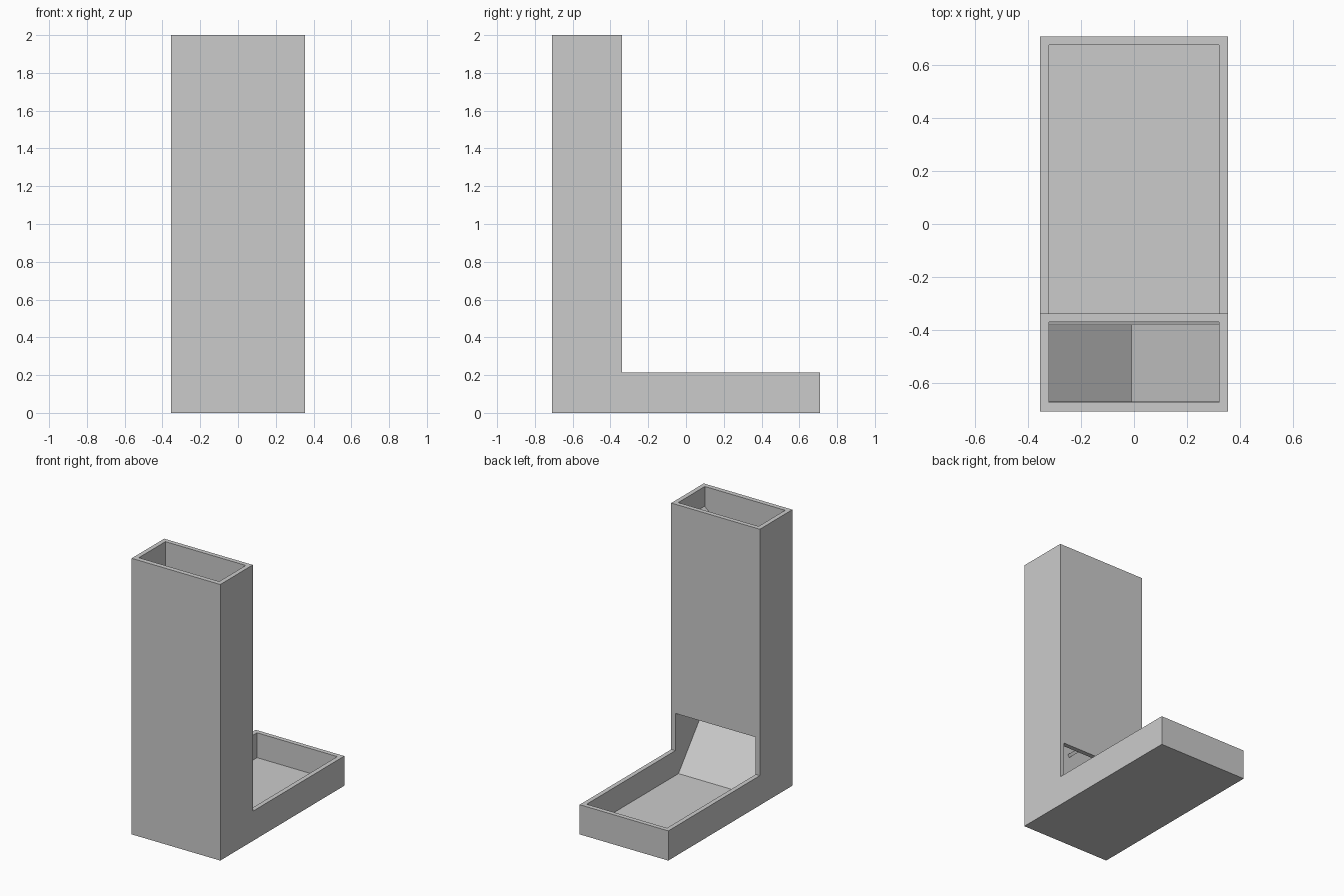
import bpy

if "Cube" in bpy.data.objects:
    bpy.data.objects.remove(bpy.data.objects["Cube"])


def prism(name, profile, a, b, axis):
    """Extrude a 2D profile along x (profile is y,z) or y (profile is x,z)."""
    def place(p, t):
        return (t, p[0], p[1]) if axis == 'x' else (p[0], t, p[1])
    n = len(profile)
    verts = [place(p, a) for p in profile] + [place(p, b) for p in profile]
    faces = [tuple(range(n)), tuple(range(2 * n - 1, n - 1, -1))]
    faces += [(i, i + n, (i + 1) % n + n, (i + 1) % n) for i in range(n)]
    mesh = bpy.data.meshes.new(name)
    mesh.from_pydata(verts, [], faces)
    obj = bpy.data.objects.new(name, mesh)
    bpy.context.collection.objects.link(obj)
    bpy.context.view_layer.objects.active = obj
    obj.select_set(True)
    bpy.ops.object.mode_set(mode='EDIT')
    bpy.ops.mesh.select_all(action='SELECT')
    bpy.ops.mesh.normals_make_consistent(inside=False)
    bpy.ops.object.mode_set(mode='OBJECT')
    obj.select_set(False)
    return obj


# L-shaped body: tall hopper with a tray behind it
body = prism("hopper_and_tray",
             [(-.71, 0), (.71, 0), (.71, .215), (-.338, .215), (-.338, 2), (-.71, 2)],
             -.355, .355, 'x')

# One L-shaped cavity hollows the hopper and tray and opens the outlet
cavity = prism("cavity_cutter",
               [(-.675, .035), (.677, .035), (.677, .485), (-.371, .485),
                (-.371, 2.1), (-.675, 2.1)],
               -.322, .322, 'x')
cut = body.modifiers.new("hollow", 'BOOLEAN')
cut.operation = 'DIFFERENCE'
cut.solver = 'EXACT'
cut.object = cavity
bpy.context.view_layer.objects.active = body
bpy.ops.object.modifier_apply(modifier=cut.name)
bpy.data.objects.remove(cavity, do_unlink=True)

# Outlet ramp from the front wall down to the tray floor
prism("outlet_ramp",
      [(-.68, .415), (-.374, .035), (-.40, .03), (-.68, .38)],
      -.324, .324, 'x')

# Sloping baffles alternate between the hopper side walls
for i in range(4):
    side = 1 if i % 2 == 0 else -1
    z = 1.86 - .3 * i
    prism(f"baffle_{i + 1}",
          [(side * .324, z), (side * -.01, z - .3),
           (side * .005, z - .317), (side * .324, z - .03)],
          -.673, -.38, 'y')
